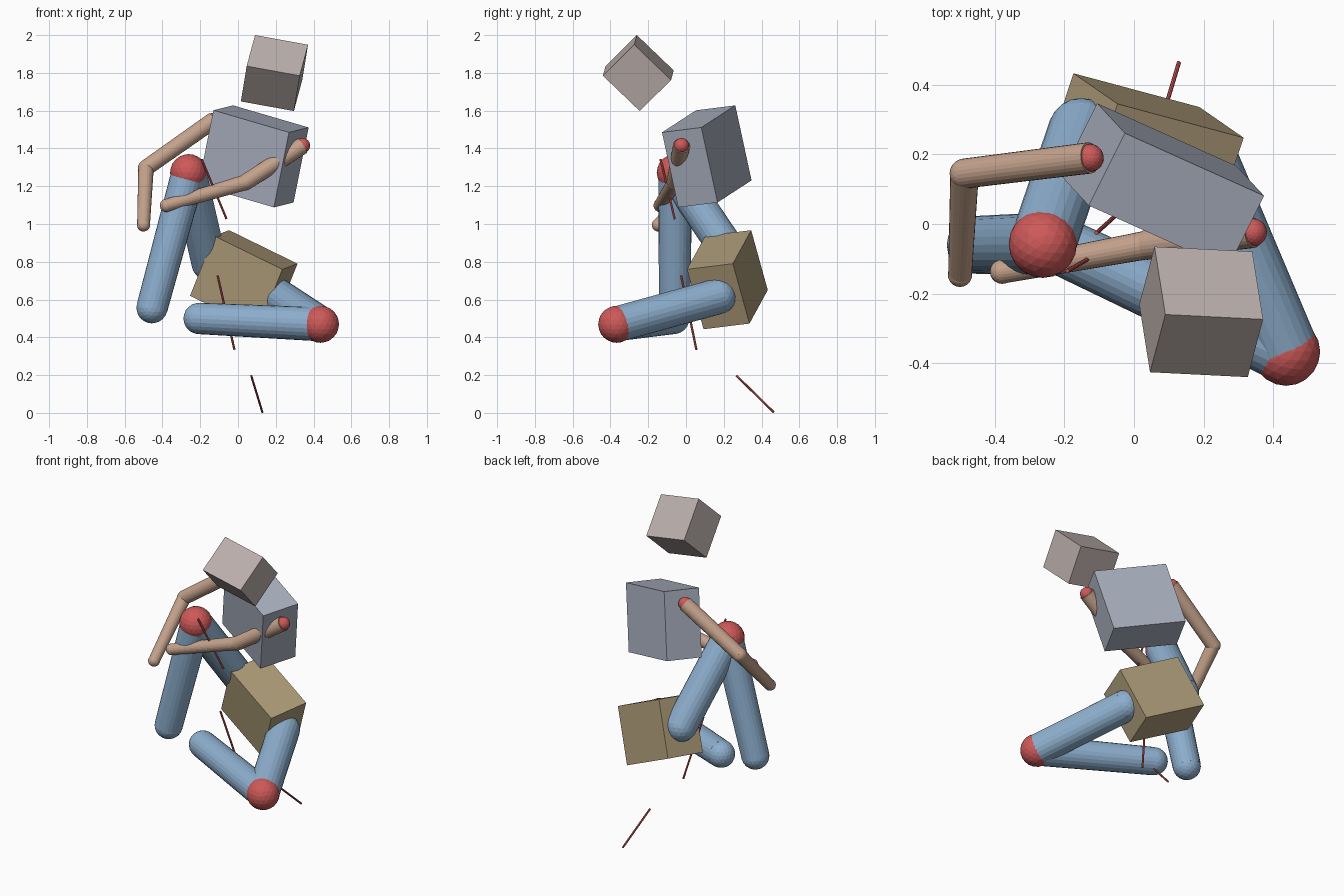
import bpy, bmesh
from mathutils import Vector as V

if "Cube" in bpy.data.objects:
    bpy.data.objects.remove(bpy.data.objects["Cube"])


def material(name, r, g, b):
    m = bpy.data.materials.new(name)
    m.diffuse_color = (r, g, b, 1)
    m.use_nodes = True
    m.node_tree.nodes["Principled BSDF"].inputs["Base Color"].default_value = m.diffuse_color
    return m


RED = material("joint_red", 0.62, 0.10, 0.10)
BLUE = material("leg_blue", 0.27, 0.43, 0.62)
SKIN = material("arm_tan", 0.55, 0.36, 0.26)
TAN = material("pelvis_tan", 0.42, 0.33, 0.19)
STEEL = material("chest_grey", 0.40, 0.43, 0.52)
PALE = material("head_grey", 0.50, 0.43, 0.41)


def add(name, bm, mat):
    bmesh.ops.recalc_face_normals(bm, faces=bm.faces)
    me = bpy.data.meshes.new(name)
    bm.to_mesh(me)
    bm.free()
    me.materials.append(mat)
    ob = bpy.data.objects.new(name, me)
    bpy.context.collection.objects.link(ob)
    return ob


def box(name, corner, a, b, c, mat):
    """Tilted box from one corner and its three edges."""
    corner, a, b, c = V(corner), V(a), V(b), V(c)
    bm = bmesh.new()
    bmesh.ops.create_cube(bm, size=1)
    for v in bm.verts:
        p = v.co + V((0.5, 0.5, 0.5))
        v.co = corner + a * p.x + b * p.y + c * p.z
    add(name, bm, mat)


def ball(name, p, r, mat):
    bm = bmesh.new()
    bmesh.ops.create_icosphere(bm, subdivisions=3, radius=r)
    add(name, bm, mat).location = p


def rod(name, p, q, r1, r2, mat, sides=24):
    p, q = V(p), V(q)
    bm = bmesh.new()
    bmesh.ops.create_cone(bm, cap_ends=True, segments=sides, radius1=r1,
                          radius2=r2, depth=(q - p).length)
    ob = add(name, bm, mat)
    ob.location = (p + q) / 2
    ob.rotation_euler = (q - p).to_track_quat('Z', 'Y').to_euler()


# tilted blocks of the body
box("head", (0.09, -0.26, 2.0), (0.281, -0.014, -0.051),
    (-0.044, -0.166, -0.164), (-0.031, 0.195, -0.187), PALE)
box("chest", (-0.13, 0.053, 1.602), (0.40, -0.18, -0.117),
    (0.104, 0.208, 0.026), (-0.08, 0.086, -0.397), STEEL)
box("pelvis", (-0.127, 0.102, 0.937), (0.362, -0.097, -0.177),
    (0.08, 0.243, 0.03), (-0.127, 0.088, -0.317), TAN)

# legs: hip, knee, ankle
legs = {"right": ((0.21, 0.17, 0.617), (0.437, -0.367, 0.469), (-0.206, -0.065, 0.50)),
        "left": ((-0.152, 0.267, 0.794), (-0.262, -0.057, 1.272), (-0.455, -0.06, 0.557))}
for side, (hip, knee, ankle) in legs.items():
    ball(side + "_hip", hip, 0.095, BLUE)
    rod(side + "_thigh", hip, knee, 0.095, 0.095, BLUE)
    ball(side + "_knee", knee, 0.098, RED)
    rod(side + "_shin", knee, ankle, 0.09, 0.083, BLUE)
    ball(side + "_ankle", ankle, 0.083, BLUE)

# arms: shoulder, elbow, wrist
arms = {"right": ((0.342, -0.024, 1.415), (0.038, -0.06, 1.22), (-0.379, -0.137, 1.098)),
        "left": ((-0.127, 0.19, 1.55), (-0.487, 0.145, 1.297), (-0.50, -0.146, 0.995))}
for side, (shoulder, elbow, wrist) in arms.items():
    ball(side + "_shoulder", shoulder, 0.04, RED)
    rod(side + "_upper_arm", shoulder, elbow, 0.045, 0.043, SKIN)
    ball(side + "_elbow", elbow, 0.043, SKIN)
    rod(side + "_forearm", elbow, wrist, 0.041, 0.034, SKIN)
    ball(side + "_wrist", wrist, 0.035, SKIN)

# loose thin sticks
sticks = [((-0.192, -0.135, 1.343), (-0.061, -0.06, 1.027)),
          ((-0.108, -0.026, 0.727), (-0.019, 0.055, 0.335)),
          ((0.07, 0.267, 0.197), (0.129, 0.464, 0.004))]
for i, (p, q) in enumerate(sticks):
    rod("stick_%d" % (i + 1), p, q, 0.006, 0.006, RED, 8)
